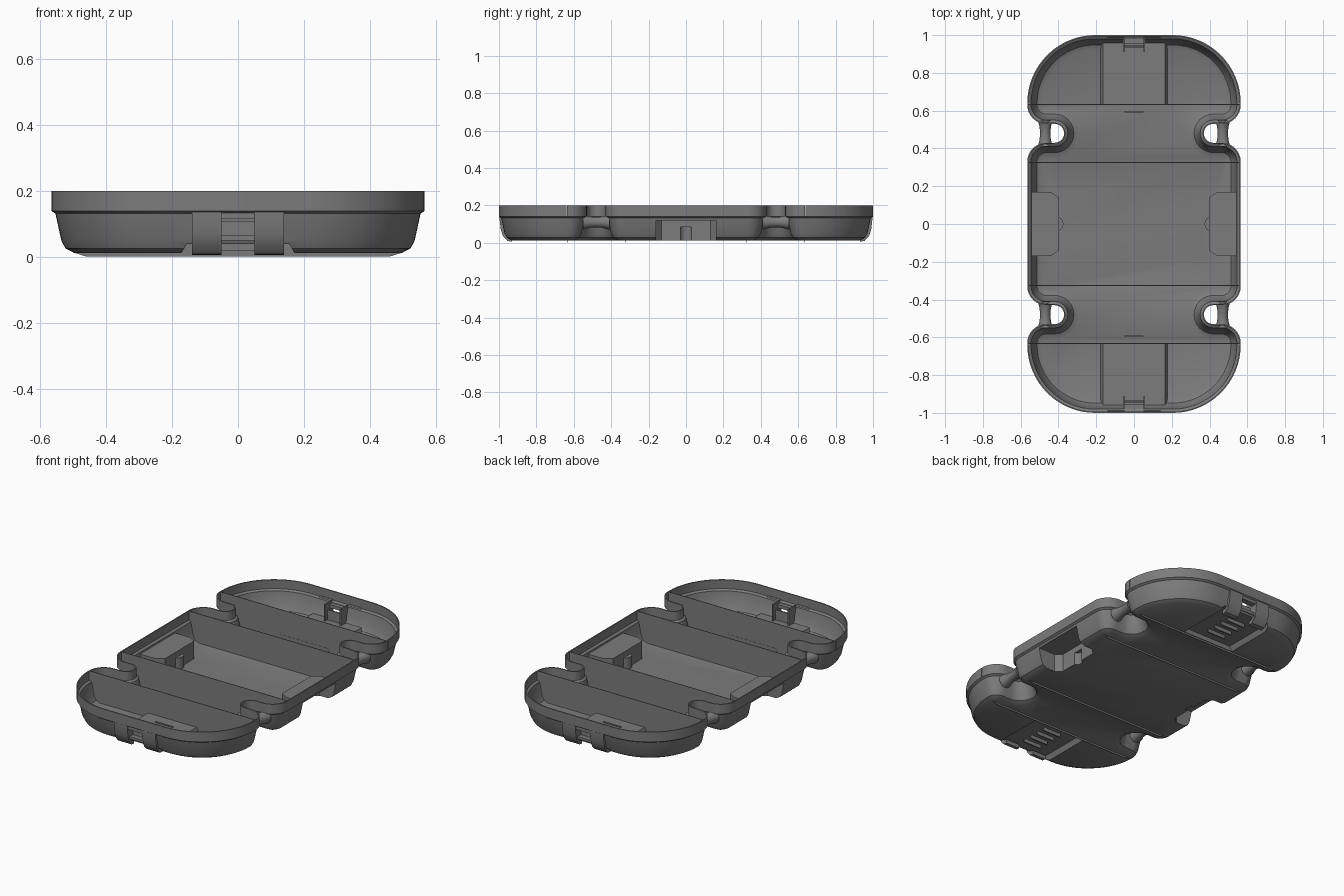
import bpy, bmesh
from math import sin, cos, pi, radians

if "Cube" in bpy.data.objects:
    bpy.data.objects.remove(bpy.data.objects["Cube"])

grey = bpy.data.materials.new("mid_grey_plastic")
grey.use_nodes = True
grey.diffuse_color = (0.2, 0.2, 0.2, 1)
grey.node_tree.nodes["Principled BSDF"].inputs["Base Color"].default_value = (0.2, 0.2, 0.2, 1)


def finish(name, bm):
    bmesh.ops.recalc_face_normals(bm, faces=bm.faces)
    mesh = bpy.data.meshes.new(name)
    bm.to_mesh(mesh)
    bm.free()
    mesh.materials.append(grey)
    obj = bpy.data.objects.new(name, mesh)
    bpy.context.collection.objects.link(obj)
    return obj


def loft(name, rings):
    """Skin closed rings of 3D points and cap both ends."""
    bm = bmesh.new()
    loops = [[bm.verts.new(p) for p in ring] for ring in rings]
    n = len(loops[0])
    for a, b in zip(loops, loops[1:]):
        for i in range(n):
            j = (i + 1) % n
            bm.faces.new((a[i], a[j], b[j], b[i]))
    bm.faces.new(loops[0])
    bm.faces.new(loops[-1])
    return finish(name, bm)


def box(name, x, y, z):
    return loft(name, [[(x[0], y[0], h), (x[1], y[0], h), (x[1], y[1], h), (x[0], y[1], h)] for h in z])


def cut(target, tool, op="DIFFERENCE"):
    mod = target.modifiers.new("cut", "BOOLEAN")
    mod.operation, mod.object, mod.solver = op, tool, "EXACT"
    bpy.context.view_layer.objects.active = target
    bpy.ops.object.modifier_apply(modifier=mod.name)
    bpy.data.objects.remove(tool)


def smooth(obj, angle=32):
    bpy.ops.object.select_all(action="DESELECT")
    obj.select_set(True)
    bpy.context.view_layer.objects.active = obj
    bpy.ops.object.shade_smooth_by_angle(angle=radians(angle))


def arc(cx, cy, r, a0, a1, n):
    steps = [radians(a0 + (a1 - a0) * i / n) for i in range(n + 1)]
    return [(cx + r * cos(a), cy + r * sin(a)) for a in steps]


def outline(d, z):
    """Rounded tray outline with four side notches, inset by d."""
    q = arc(0.205, 0.64, 0.36 - d, 90, 0, 16)
    q += arc(0.465, 0.63, 0.10 - d, 0, -90, 8)
    q += arc(0.42, 0.48, 0.05 + d, 90, 270, 12)
    q += arc(0.465, 0.33, 0.10 - d, 90, 0, 8)
    half = q + [(x, -y) for x, y in reversed(q)]
    full = half + [(-x, y) for x, y in reversed(half)]
    return [(x, y, z) for x, y in full]


OUTER = [(0, 0.2), (0, 0.14), (0.012, 0.132), (0.03, 0.05), (0.042, 0.027), (0.07, 0.012)]
INNER = [(0.007, 0.25), (0.007, 0.146), (0.02, 0.138), (0.038, 0.055), (0.052, 0.033), (0.078, 0.022)]
WALL = 0.009


def channel(sy, t):
    """Tapered strap channel under an end."""
    rings = []
    for y in (0.638 - t, 1.1):
        rings.append([(-0.19 - t, sy * y, -0.02), (0.19 + t, sy * y, -0.02),
                      (0.155 + t, sy * y, 0.04 + t), (-0.155 - t, sy * y, 0.04 + t)])
    return loft("channel_cutter", rings)


def handle(sx, t):
    """Chamfered side grip recess."""
    plan = [(0.7, 0.16 + t), (0.44, 0.16 + t), (0.405 - t, 0.13 + t)]
    plan += [(x, -y) for x, y in reversed(plan)]
    return loft("handle_cutter", [[(sx * x, y, z) for x, y in plan] for z in (-0.05, 0.12 + t)])


def thumb(sx, t):
    return loft("thumb_cutter", [[(sx * x, y, z) for x, y in arc(0.415, 0, 0.032 + t, 0, 345, 23)]
                                 for z in (-0.05, 0.085 + t)])


# Hollow tray: outer body minus the cavity, with recesses pushed into both
tray = loft("tray_shell", [outline(*p) for p in OUTER])
cavity = loft("cavity_cutter", [outline(*p) for p in INNER])
for s in (1, -1):
    for maker in (channel, handle, thumb):
        cut(tray, maker(s, 0))
        cut(cavity, maker(s, WALL))
cut(tray, cavity)

# Latch windows and the thin lip slits beside the end dividers
for s in (1, -1):
    cut(tray, box("window_cutter", (-0.05, 0.05), sorted((s * 0.9, s * 1.1)), (0.055, 0.125)))
    cut(tray, box("slit_cutter", (-0.8, 0.8), (s * 0.638 - 0.002, s * 0.638 + 0.002), (0.142, 0.3)))
smooth(tray)

# Full-height dividers between the compartments
side = [(0.562 - d, z) for d, z in OUTER] + [(0.46, 0.002)]
section = side + [(-x, z) for x, z in reversed(side)]
for label, y0 in (("inner", 0.325), ("outer", 0.632)):
    for end, s in (("back", 1), ("front", -1)):
        loft(f"{end}_{label}_divider",
             [[(x, s * y0 + o, z) for x, z in section] for o in (-0.002, 0.002)])

# Straps, latch parts and floor ribs at each end
strap_out = [(0.996, 0.15), (0.996, 0.12), (0.99, 0.07), (0.978, 0.035), (0.955, 0.01), (0.93, 0.006)]
strap_in = [(0.93, 0.03), (0.955, 0.035), (0.968, 0.06), (0.982, 0.13), (0.99, 0.15)]
for end, s in (("back", 1), ("front", -1)):
    for hand, m in (("left", 1), ("right", -1)):
        strap = loft(f"{end}_{hand}_strap",
                     [[(m * x, s * y, z) for y, z in strap_out + strap_in] for x in (0.05, 0.14)])
        smooth(strap)
        box(f"{end}_{hand}_latch_plate", sorted((m * 0.05, m * 0.057)),
            sorted((s * 0.91, s * 0.98)), (0.04, 0.15))
    box(f"{end}_latch_bar_top", (-0.055, 0.055), sorted((s * 0.955, s * 0.99)), (0.115, 0.135))
    box(f"{end}_latch_bar_low", (-0.055, 0.055), sorted((s * 0.945, s * 0.975)), (0.05, 0.066))
    box(f"{end}_latch_back", (-0.055, 0.055), sorted((s * 0.935, s * 0.943)), (0.045, 0.11))
    for i, y in enumerate((0.71, 0.765, 0.82, 0.875)):
        box(f"{end}_floor_rib_{i + 1}", (-0.06, 0.06), (s * y - 0.004, s * y + 0.004), (0.018, 0.054))
    box(f"{end}_tab", (-0.05, 0.05), (s * 0.595 - 0.004, s * 0.595 + 0.004), (0.012, 0.034))

# Waisted spools bridging the side notches
for sx in (1, -1):
    for sy in (1, -1):
        rings = []
        for off, r in ((-0.07, 0.04), (-0.035, 0.03), (0, 0.027), (0.035, 0.03), (0.07, 0.04)):
            rings.append([(sx * x, sy * 0.48 + off, z) for x, z in arc(0.47, 0.11, r, 0, 345, 23)])
        name = ("back_" if sy > 0 else "front_") + ("left" if sx > 0 else "right") + "_spool"
        smooth(loft(name, rings))
